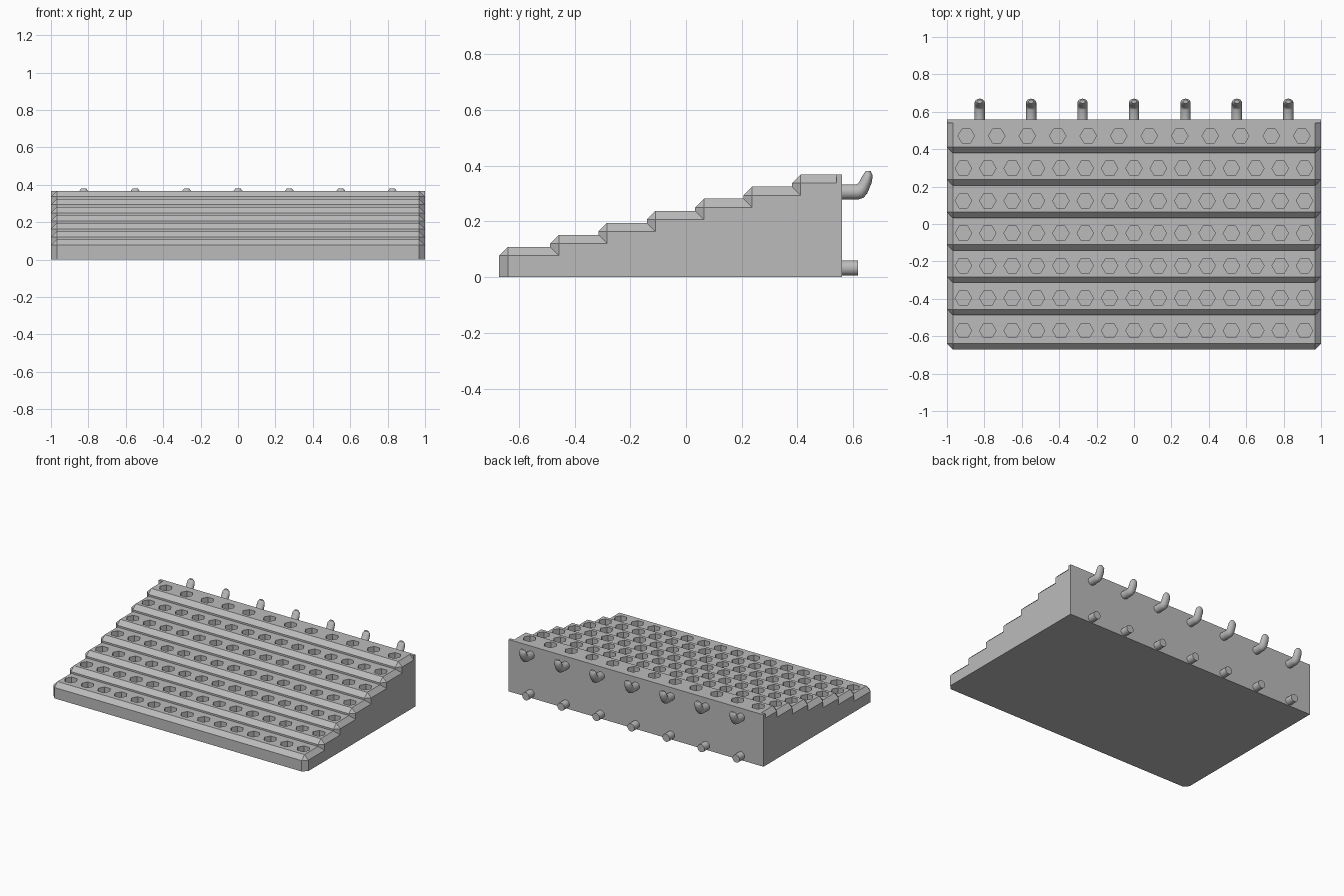
import bpy, bmesh, math
from mathutils import Matrix, Vector

if "Cube" in bpy.data.objects:
    bpy.data.objects.remove(bpy.data.objects["Cube"], do_unlink=True)

grey = bpy.data.materials.new("plain grey")
grey.use_nodes = True
COLOUR = (0.5, 0.5, 0.5, 1)
grey.diffuse_color = COLOUR
grey.node_tree.nodes["Principled BSDF"].inputs["Base Color"].default_value = COLOUR

STEPS = 7
CHAMFER = 0.031
BACK = 0.56
PITCH_Y, PITCH_Z = 0.1735, 0.0433
FIRST_TOP, FIRST_HOLE_Y = 0.108, -0.57
HOLE_RADIUS, HOLE_DEPTH = 0.044, 0.087


def make_object(name, bm):
    bmesh.ops.recalc_face_normals(bm, faces=bm.faces[:])
    mesh = bpy.data.meshes.new(name)
    bm.to_mesh(mesh)
    bm.free()
    mesh.materials.append(grey)
    obj = bpy.data.objects.new(name, mesh)
    bpy.context.collection.objects.link(obj)
    return obj


def activate(obj):
    bpy.ops.object.select_all(action="DESELECT")
    obj.select_set(True)
    bpy.context.view_layer.objects.active = obj


def box(y0, y1, top):
    bm = bmesh.new()
    place = Matrix.Translation((0, (y0 + y1) / 2, top / 2)) @ Matrix.Diagonal((2, y1 - y0, top, 1))
    bmesh.ops.create_cube(bm, size=1, matrix=place)
    return bm


def step_front(i):
    return -0.67 if i == 0 else -0.661 + PITCH_Y * i


# Steps with chamfered top rims and front corners, drilled with hex sockets
for i in range(STEPS):
    front, top = step_front(i), FIRST_TOP + PITCH_Z * i
    end = step_front(i + 1) + 0.035 if i < STEPS - 1 else BACK - 0.015
    bm = box(front, end, top)

    def is_rim(edge):
        mid = (edge.verts[0].co + edge.verts[1].co) / 2
        on_top, on_front, on_side = mid.z > top - 0.001, mid.y < front + 0.001, abs(mid.x) > 0.99
        return on_top + on_front + on_side == 2 and mid.z > 0.001 and mid.y < end - 0.001

    bmesh.ops.bevel(bm, geom=[e for e in bm.edges if is_rim(e)], offset=CHAMFER,
                    offset_type="OFFSET", segments=1, affect="EDGES")
    step = make_object(f"step_{i + 1}", bm)

    count, reach = (12, 0.897) if i == STEPS - 1 else (15, 0.912)
    bm = bmesh.new()
    for k in range(count):
        x = -reach + 2 * reach * k / (count - 1)
        place = Matrix.Translation((x, FIRST_HOLE_Y + PITCH_Y * i, top)) @ Matrix.Rotation(math.pi / 6, 4, "Z")
        bmesh.ops.create_cone(bm, cap_ends=True, segments=6, radius1=HOLE_RADIUS, radius2=HOLE_RADIUS,
                              depth=2 * HOLE_DEPTH, matrix=place)
    cutter = make_object("socket_cutter", bm)
    cutter.hide_render = True
    drill = step.modifiers.new("sockets", "BOOLEAN")
    drill.operation, drill.solver, drill.object = "DIFFERENCE", "EXACT", cutter
    activate(step)
    bpy.ops.object.modifier_apply(modifier=drill.name)
    bpy.data.objects.remove(cutter, do_unlink=True)

# Square-edged back plate
make_object("back_plate", box(0.54, BACK, FIRST_TOP + PITCH_Z * (STEPS - 1)))


def tube(name, x, sections, sides=20):
    """Skin rings given as (inner yz, outer yz, half width)."""
    bm = bmesh.new()
    rings = []
    for inner, outer, half in sections:
        a, b = Vector((x, *inner)), Vector((x, *outer))
        ring = []
        for k in range(sides):
            t = math.tau * k / sides
            ring.append(bm.verts.new((a + b) / 2 + (a - b) / 2 * math.cos(t) + Vector((half * math.sin(t), 0, 0))))
        rings.append(ring)
    for low, high in zip(rings, rings[1:]):
        for k in range(sides):
            n = (k + 1) % sides
            bm.faces.new((low[k], low[n], high[n], high[k]))
    bm.faces.new(rings[0])
    bm.faces.new(rings[-1])
    obj = make_object(name, bm)
    activate(obj)
    bpy.ops.object.shade_smooth_by_angle(angle=math.radians(32))


# Upturned hooks and straight support pegs along the back
R = 0.0275
HOOK = [((0.55, 0.333), (0.55, 0.278), R), ((0.612, 0.333), (0.616, 0.278), R),
        ((0.617, 0.336), (0.636, 0.284), R), ((0.623, 0.344), (0.65, 0.3), R),
        ((0.631, 0.36), (0.666, 0.338), R), ((0.636, 0.368), (0.67, 0.363), 0.025),
        ((0.645, 0.38), (0.663, 0.38), 0.014)]
PEG = [((0.55, 0.06), (0.55, 0.005), R), ((0.617, 0.06), (0.617, 0.005), R)]
for i in range(7):
    x = 0.275 * (i - 3)
    tube(f"hook_{i + 1}", x, HOOK)
    tube(f"support_peg_{i + 1}", x, PEG)
